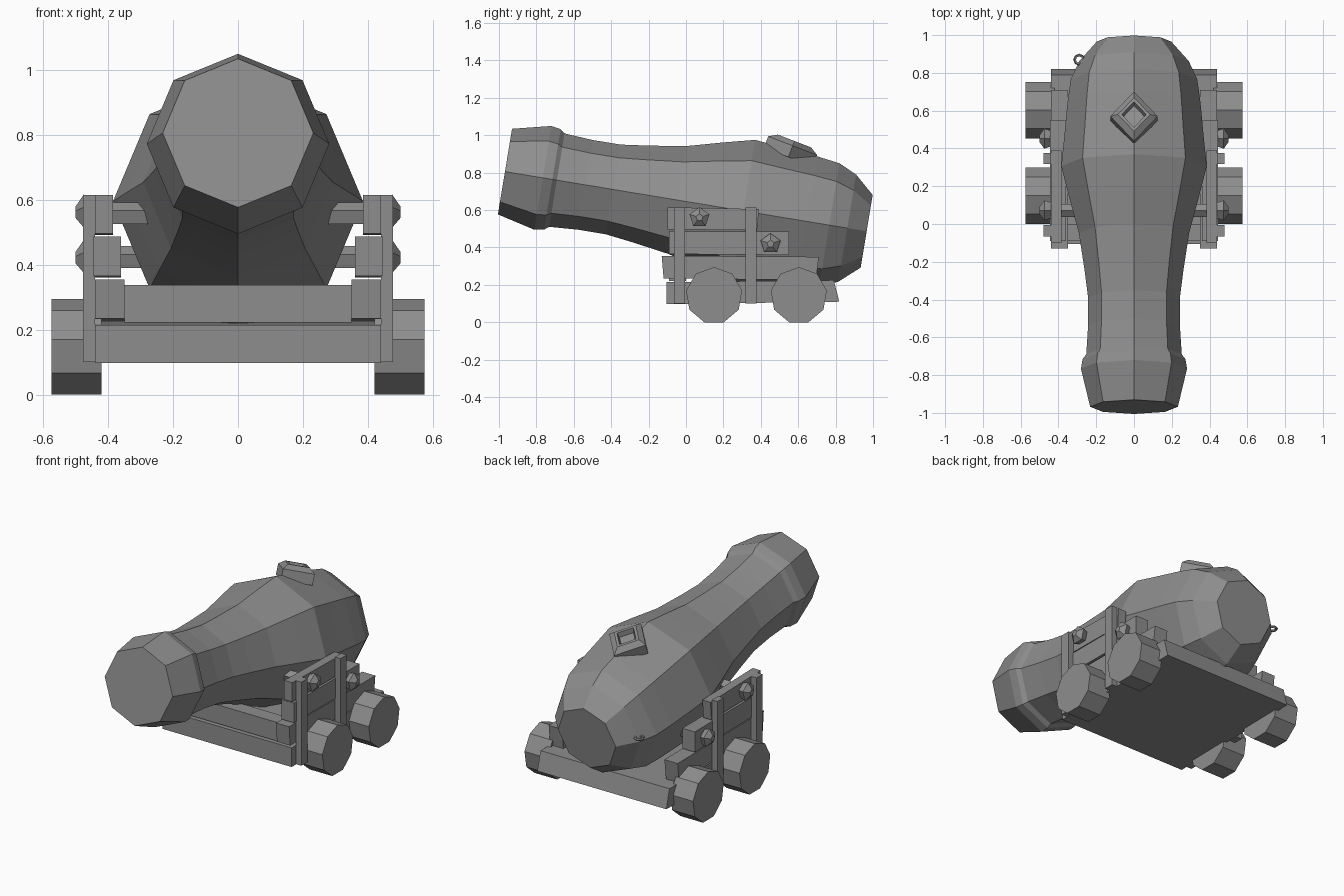
import bpy, bmesh, math
from mathutils import Vector, Matrix

if "Cube" in bpy.data.objects:
    bpy.data.objects.remove(bpy.data.objects["Cube"])

grey = bpy.data.materials.new("iron grey")
grey.diffuse_color = (0.27, 0.27, 0.27, 1)
grey.use_nodes = True
grey.node_tree.nodes["Principled BSDF"].inputs["Base Color"].default_value = grey.diffuse_color


def finish(name, bm):
    bmesh.ops.recalc_face_normals(bm, faces=bm.faces)
    me = bpy.data.meshes.new(name)
    bm.to_mesh(me)
    bm.free()
    me.materials.append(grey)
    ob = bpy.data.objects.new(name, me)
    bpy.context.collection.objects.link(ob)
    return ob


def lathe(name, rings, sides, matrix, start=0.0):
    """Rings of (radius, height) around local z, capped at both ends."""
    bm = bmesh.new()
    loops = []
    for r, h in rings:
        loops.append([bm.verts.new(matrix @ Vector((
            r * math.cos(start + math.tau * i / sides),
            r * math.sin(start + math.tau * i / sides), h))) for i in range(sides)])
    for a, b in zip(loops, loops[1:]):
        for i in range(sides):
            j = (i + 1) % sides
            bm.faces.new((a[i], a[j], b[j], b[i]))
    bm.faces.new(loops[0])
    bm.faces.new(loops[-1])
    return finish(name, bm)


def prism(name, profile, x0, x1):
    """Side profile of (y, z) points extruded along x."""
    bm = bmesh.new()
    a = [bm.verts.new((x0, y, z)) for y, z in profile]
    b = [bm.verts.new((x1, y, z)) for y, z in profile]
    bm.faces.new(a)
    bm.faces.new(b)
    for i in range(len(a)):
        j = (i + 1) % len(a)
        bm.faces.new((a[i], a[j], b[j], b[i]))
    return finish(name, bm)


def along_x(side, y, z):
    """Local z points outward along x, local x points up."""
    m = Matrix(((0, 0, side), (0, 1, 0), (1, 0, 0))).to_4x4()
    return Matrix.Translation((0, y, z)) @ m


# Barrel: eight sided, tilted with the muzzle up
tilt = math.atan(0.165)
axis = Vector((0, math.cos(tilt), -math.sin(tilt)))
up = Vector((0, math.sin(tilt), math.cos(tilt)))
barrel_matrix = Matrix((up, Vector((1, 0, 0)), axis)).transposed().to_4x4()
barrel_matrix.translation = (0, 0, 0.646)
lathe("barrel", [(0.232, -0.981), (0.281, -0.776), (0.272, -0.724), (0.253, -0.70),
                 (0.243, -0.547), (0.243, -0.395), (0.262, -0.246), (0.292, -0.048),
                 (0.344, 0.146), (0.385, 0.311), (0.368, 0.48), (0.352, 0.652),
                 (0.335, 0.776), (0.29, 0.874), (0.197, 0.979)], 8, barrel_matrix)

# Vent: diamond rim with a recess
vent_matrix = (Matrix.Translation((0, 0.565, 0.93)) @ Matrix.Rotation(math.radians(-21), 4, 'X')
               @ Matrix.Diagonal((1, 1.12, 1, 1)))
lathe("vent", [(0.125, -0.05), (0.125, 0.015), (0.085, 0.042), (0.065, 0.042), (0.055, 0.012)],
      4, vent_matrix)

# Small ring on the left of the breech
bpy.ops.mesh.primitive_torus_add(major_segments=8, minor_segments=5, major_radius=0.024,
                                 minor_radius=0.008, location=(-0.29, 0.87, 0.53))
ring = bpy.context.object
ring.name = "breech_ring"
ring.data.materials.append(grey)

# Bed and front board
prism("bed", [(-0.105, 0.097), (0.82, 0.11), (0.79, 0.225), (-0.105, 0.215)], -0.44, 0.44)
prism("front_board", [(-0.09, 0.222), (0.0, 0.222), (0.0, 0.337), (-0.09, 0.337)], -0.35, 0.35)

for side, label in ((1, "right"), (-1, "left")):
    # Stepped cheek planks
    prism(label + "_lower_plank", [(-0.12, 0.235), (0.695, 0.225), (0.71, 0.35), (-0.13, 0.355)],
          side * 0.35, side * 0.44)
    prism(label + "_middle_plank", [(-0.09, 0.365), (0.55, 0.36), (0.55, 0.485), (-0.09, 0.487)],
          side * 0.36, side * 0.445)
    prism(label + "_upper_plank", [(-0.1, 0.497), (0.38, 0.492), (0.39, 0.605), (-0.1, 0.615)],
          side * 0.385, side * 0.44)
    # Upright straps
    for n, y in enumerate((-0.065, 0.317)):
        prism(f"{label}_strap_{n + 1}",
              [(y, 0.1), (y + 0.06, 0.1), (y + 0.06, 0.615), (y, 0.615)],
              side * 0.44, side * 0.478)
    # Nine sided wheels
    for n, y in enumerate((0.15, 0.603)):
        lathe(f"{label}_wheel_{n + 1}", [(0.152, 0.42), (0.152, 0.575)], 9,
              along_x(side, y, 0.143))
    # Bolt heads
    for n, (y, z) in enumerate(((0.072, 0.56), (0.452, 0.42))):
        lathe(f"{label}_bolt_{n + 1}", [(0.04, 0.43), (0.056, 0.475), (0.02, 0.5)], 5,
              along_x(side, y, z))

# Cross rods through the cheeks
for n, (y, z) in enumerate(((0.072, 0.555), (0.452, 0.42))):
    lathe(f"cross_rod_{n + 1}", [(0.037, -0.44), (0.037, 0.44)], 5, along_x(1, y, z))
